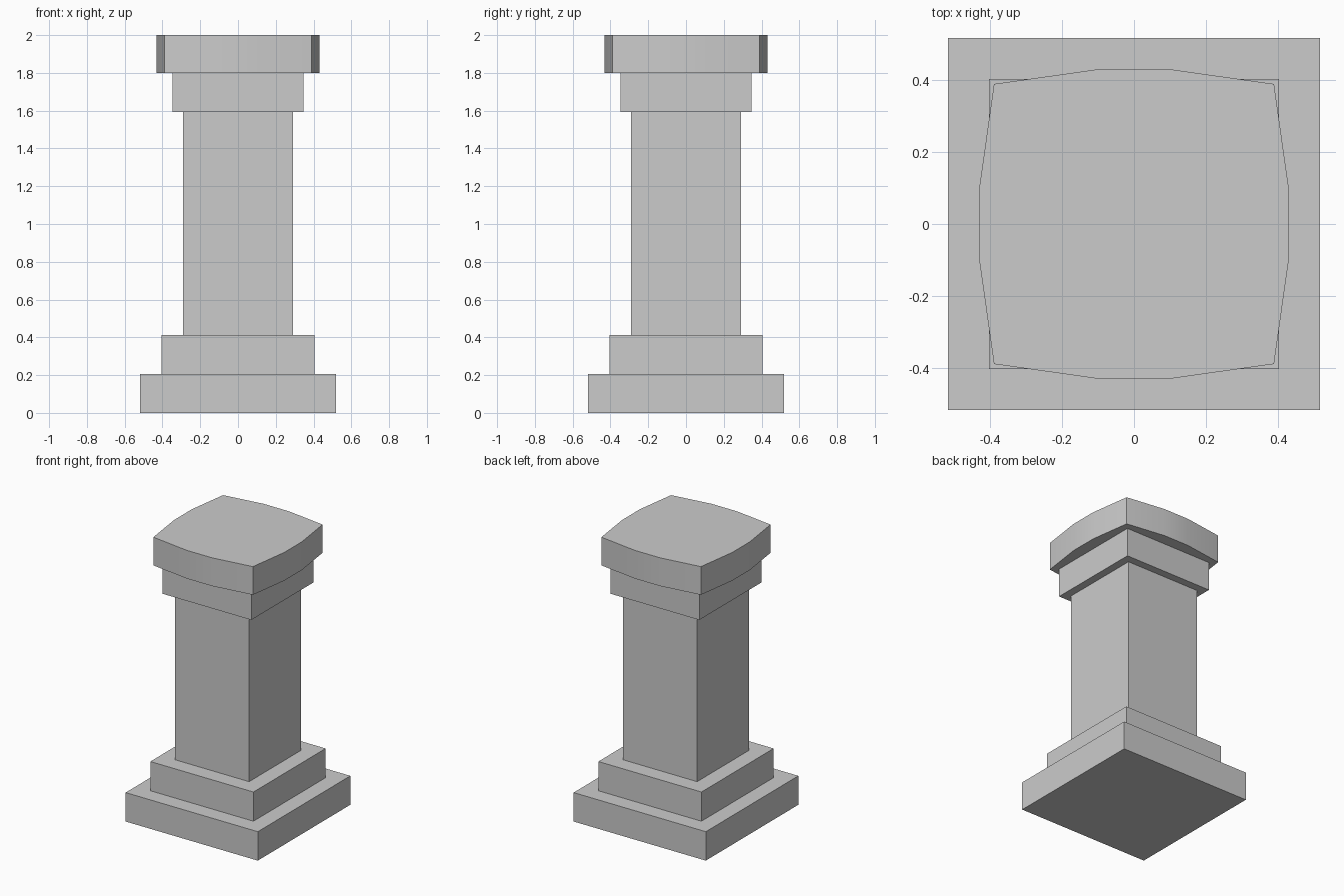
import bpy, bmesh
from mathutils import Matrix

if "Cube" in bpy.data.objects:
    bpy.data.objects.remove(bpy.data.objects["Cube"])


def prism(name, outline, z0, z1, smooth=False):
    """Extrude a closed horizontal outline from z0 to z1."""
    bm = bmesh.new()
    face = bm.faces.new([bm.verts.new((x, y, z0)) for x, y in outline])
    top = bmesh.ops.extrude_face_region(bm, geom=[face])["geom"]
    bmesh.ops.translate(bm, vec=(0, 0, z1 - z0),
                        verts=[v for v in top if isinstance(v, bmesh.types.BMVert)])
    bmesh.ops.recalc_face_normals(bm, faces=bm.faces[:])
    mesh = bpy.data.meshes.new(name)
    bm.to_mesh(mesh)
    bm.free()
    obj = bpy.data.objects.new(name, mesh)
    bpy.context.collection.objects.link(obj)
    if smooth:
        bpy.ops.object.select_all(action='DESELECT')
        bpy.context.view_layer.objects.active = obj
        obj.select_set(True)
        bpy.ops.object.shade_smooth_by_angle(angle=0.52)
    return obj


def four_sided(side):
    """Repeat one side's points around the four quarter turns."""
    return [(c * x - s * y, s * x + c * y)
            for c, s in ((1, 0), (0, 1), (-1, 0), (0, -1)) for x, y in side]


# Square blocks: stepped base, shaft and neck
for name, half, z0, z1 in (
    ("base_plinth", 0.518, 0.0, 0.205),
    ("base_step", 0.404, 0.205, 0.412),
    ("shaft", 0.291, 0.412, 1.594),
    ("capital_neck", 0.347, 1.594, 1.8),
):
    prism(name, four_sided([(-half, -half)]), z0, z1)

# Capital slab with bowed sides
prism("capital_slab", four_sided([(-0.39, -0.39), (-0.1, -0.431), (0.1, -0.431)]),
      1.8, 2.0, smooth=True)
